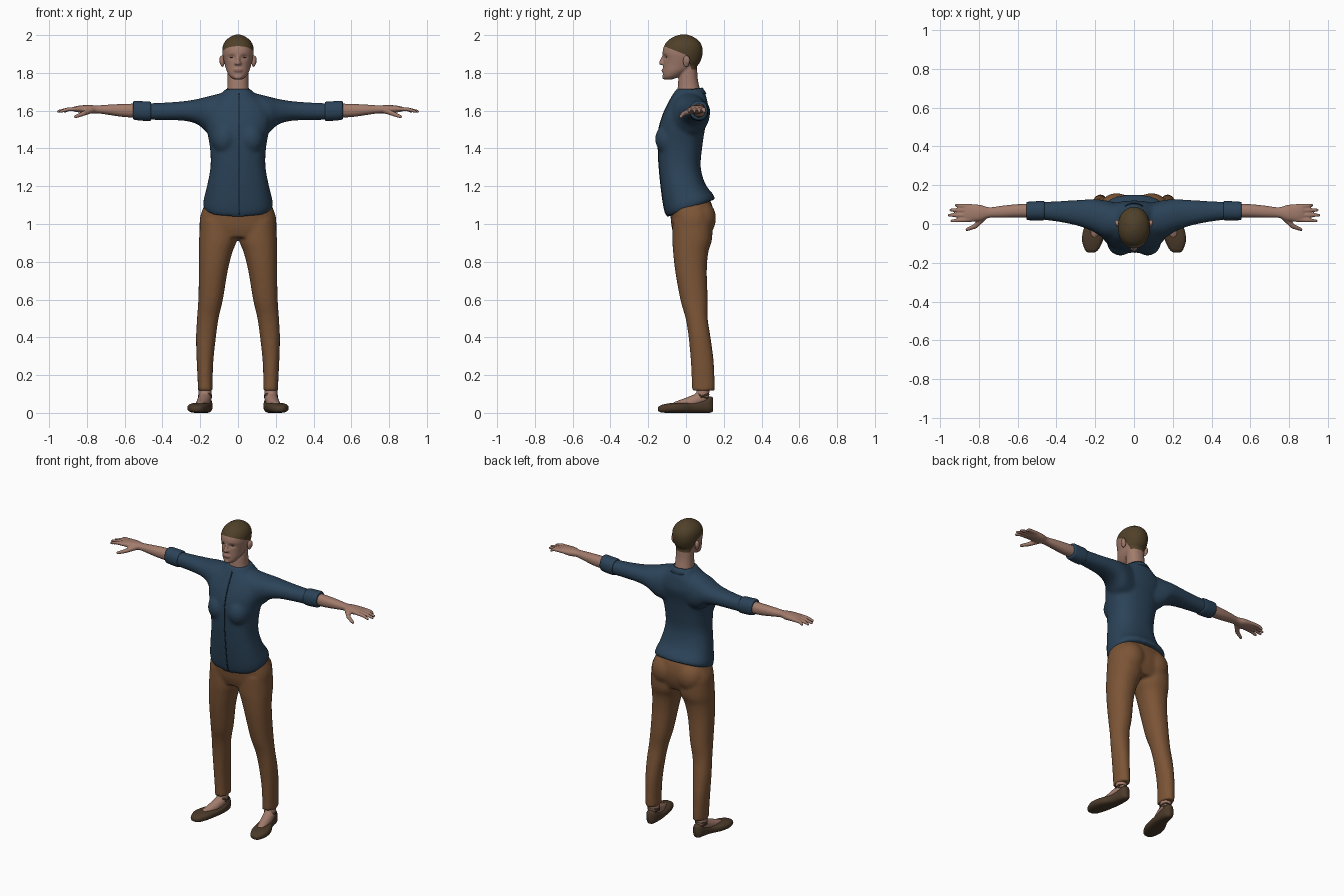
import bpy, bmesh, math
from mathutils import Matrix, Vector

old = bpy.data.objects.get("Cube")
if old:
    bpy.data.objects.remove(old)


def material(name, *rgb):
    m = bpy.data.materials.new(name)
    m.use_nodes = True
    m.diffuse_color = (*rgb, 1)
    shader = m.node_tree.nodes["Principled BSDF"]
    shader.inputs["Base Color"].default_value = (*rgb, 1)
    shader.inputs["Roughness"].default_value = 0.8
    return m


navy = material("navy cotton", .024, .056, .098)
seam = material("dark navy seam", .008, .02, .036)
tan = material("brown twill", .2, .09, .037)
skin = material("skin", .36, .2, .15)
lip = material("lip", .27, .12, .095)
hair = material("cropped hair", .08, .052, .022)
leather = material("shoe leather", .07, .042, .023)
dark = material("eye", .05, .03, .022)


# ---- shape helpers ----
def spline(a, b, c, d, t):
    return [q + .5 * t * (r - p + t * (2 * p - 5 * q + 4 * r - s + t * (3 * (q - r) + s - p)))
            for p, q, r, s in zip(a, b, c, d)]


def loft(bm, axis, rings, power=2.2, sides=40, steps=5):
    """Closed tube through rings of (position, low u, high u, low v, high v)."""
    ends = [rings[0], *rings, rings[-1]]
    dense = [spline(*ends[i:i + 4], k / steps) for i in range(len(rings) - 1) for k in range(steps)]
    dense.append(rings[-1])
    loops = []
    for t, u0, u1, v0, v1 in dense:
        loop = []
        for k in range(sides):
            a = math.tau * k / sides
            c, s = (math.copysign(abs(f) ** (2 / power), f) for f in (math.cos(a), math.sin(a)))
            p = [(u0 + u1 + (u1 - u0) * c) / 2, (v0 + v1 + (v1 - v0) * s) / 2]
            p.insert(axis, t)
            loop.append(bm.verts.new(p))
        loops.append(loop)
    for lo, hi in zip(loops, loops[1:]):
        for k in range(sides):
            n = (k + 1) % sides
            bm.faces.new((lo[k], lo[n], hi[n], hi[k]))
    bm.faces.new(loops[0])
    bm.faces.new(loops[-1])


def even(rings):
    return [(z, -w, w, y0, y1) for z, w, y0, y1 in rings]


def blob(bm, centre, size):
    m = Matrix.Translation(centre) @ Matrix.Diagonal((*size, 1))
    bmesh.ops.create_uvsphere(bm, u_segments=24, v_segments=16, radius=1, matrix=m)


def limb(bm, *points):
    """Round-jointed chain of (x, y, z, radius)."""
    for p in points:
        blob(bm, p[:3], [p[3]] * 3)
    for p, q in zip(points, points[1:]):
        a, b = Vector(p[:3]), Vector(q[:3])
        turn = (b - a).to_track_quat('Z', 'Y').to_matrix().to_4x4()
        bmesh.ops.create_cone(bm, cap_ends=True, segments=20, radius1=p[3], radius2=q[3],
                              depth=(b - a).length, matrix=Matrix.Translation((a + b) / 2) @ turn)


def finish(name, bm, mat, voxel=None, relax=4, mirror=False, thick=0):
    """Turn the shapes into one object, optionally fused into one smooth skin."""
    bmesh.ops.recalc_face_normals(bm, faces=bm.faces)
    mesh = bpy.data.meshes.new(name)
    bm.to_mesh(mesh)
    bm.free()
    ob = bpy.data.objects.new(name, mesh)
    bpy.context.collection.objects.link(ob)
    if thick:
        ob.modifiers.new("thickness", 'SOLIDIFY').thickness = thick
    if mirror:
        ob.modifiers.new("mirror", 'MIRROR')
    if voxel:
        fuse = ob.modifiers.new("fuse", 'REMESH')
        fuse.mode, fuse.voxel_size = 'VOXEL', voxel
        soft = ob.modifiers.new("soften", 'SMOOTH')
        soft.factor, soft.iterations = .5, relax
    bpy.context.view_layer.update()
    ob.data = bpy.data.meshes.new_from_object(ob.evaluated_get(bpy.context.evaluated_depsgraph_get()))
    ob.modifiers.clear()
    ob.data.materials.clear()
    ob.data.materials.append(mat)
    for f in ob.data.polygons:
        f.use_smooth = True
    return ob


# ---- shirt: torso with a dipping hem, bust and sleeves ----
bm = bmesh.new()
loft(bm, 2, even([(1.085, .178, -.1, .152), (1.12, .184, -.115, .145), (1.2, .166, -.13, .102),
                  (1.3, .146, -.143, .078), (1.4, .148, -.148, .085), (1.5, .166, -.145, .1),
                  (1.58, .18, -.122, .12), (1.64, .15, -.094, .115), (1.68, .1, -.072, .105),
                  (1.715, .066, -.052, .088)]), 2.4)
for v in bm.verts:
    v.co.z += .37 * (v.co.y - .03) * min(1, max(0, (1.3 - v.co.z) / .215))
for s in (-1, 1):
    blob(bm, (s * .07, -.09, 1.45), (.07, .073, .085))
    loft(bm, 0, [(s * x, *r) for x, *r in [
        (.04, -.07, .1, 1.46, 1.7), (.1, -.08, .112, 1.46, 1.69), (.16, -.07, .124, 1.48, 1.675),
        (.21, -.04, .128, 1.525, 1.663), (.28, -.012, .124, 1.546, 1.651), (.38, .01, .118, 1.55, 1.643),
        (.5, .026, .112, 1.552, 1.638)]])
shirt = finish("shirt", bm, navy, .01, 5)

# rolled cuffs
bm = bmesh.new()
loft(bm, 0, [(.46, .026, .113, 1.55, 1.642), (.467, .019, .118, 1.546, 1.648),
             (.51, .019, .117, 1.547, 1.65), (.548, .02, .114, 1.552, 1.652),
             (.555, .027, .108, 1.558, 1.645)], steps=3)
finish("sleeve_cuffs", bm, navy, mirror=True)

# folded collar, open at the front with two points
bm = bmesh.new()
rows = []
for k in range(41):
    a = .2 + (math.tau - .4) * k / 40
    front = max(0, math.cos(a)) ** 3
    top = 1.722 - .02 * (1 + math.cos(a)) / 2
    rows.append([bm.verts.new((math.sin(a) * rx, .018 - math.cos(a) * ry, z)) for rx, ry, z in (
        (.06, .064, top - .03), (.064, .068, top), (.072, .077, top - .01),
        (.086 + .06 * front, .09 + .012 * front, top - .032 - .014 * front))])
for r, n in zip(rows, rows[1:]):
    for i in range(3):
        bm.faces.new((r[i], r[i + 1], n[i + 1], n[i]))
finish("collar", bm, navy, thick=.006)

# button seam following the chest
bm = bmesh.new()
column = []
for k in range(60):
    z = 1.05 + .64 * k / 59
    hit, where, _, _ = shirt.ray_cast((.005, -1, z), (0, 1, 0))
    if hit:
        column.append([bm.verts.new((x, where.y - .002, z)) for x in (.002, .008)])
for r, n in zip(column, column[1:]):
    bm.faces.new((r[0], r[1], n[1], n[0]))
finish("button_seam", bm, seam, thick=.003)

# ---- trousers ----
bm = bmesh.new()
loft(bm, 2, even([(.93, .19, -.06, .12), (.98, .203, -.075, .14), (1.04, .2, -.082, .148),
                  (1.1, .178, -.088, .138), (1.14, .165, -.088, .12)]), 2.5)
for s in (-1, 1):
    blob(bm, (s * .09, .075, 1.03), (.092, .084, .1))
    loft(bm, 2, [(z, *sorted((s * a, s * b)), *r) for z, a, b, *r in [
        (1.02, .01, .2, -.07, .14), (.92, .005, .206, -.072, .138), (.85, .03, .206, -.068, .118),
        (.75, .055, .207, -.057, .11), (.6, .08, .21, -.03, .115), (.5, .103, .217, -.002, .115),
        (.4, .117, .222, .014, .13), (.28, .13, .219, .025, .146), (.18, .134, .214, .03, .151),
        (.118, .133, .212, .031, .152)]])
finish("trousers", bm, tan, .01, 4)

# ---- feet and shoes ----
bm = bmesh.new()
limb(bm, (.174, .092, .18, .034), (.174, .088, .08, .035), (.187, .02, .052, .034), (.203, -.05, .034, .027))
finish("feet", bm, skin, .006, 4, True)

bm = bmesh.new()
loft(bm, 1, [(-.147, .203, .238, .01, .03), (-.13, .182, .254, .002, .042), (-.08, .158, .268, 0, .052),
             (-.02, .145, .257, 0, .054), (.04, .137, .225, 0, .057), (.09, .135, .21, 0, .074),
             (.125, .14, .202, 0, .088), (.143, .155, .187, .008, .08)], 2.6)
finish("shoes", bm, leather, mirror=True)

bm = bmesh.new()
for tilt in (-.35, .35):
    place = Matrix.Translation((.174, .088, .088)) @ Matrix.Rotation(tilt, 4, 'X')
    bmesh.ops.create_cone(bm, segments=32, radius1=.0375, radius2=.0375, depth=.01, matrix=place)
finish("ankle_straps", bm, leather, mirror=True, thick=.005)

# ---- forearms and hands ----
bm = bmesh.new()
loft(bm, 0, [(.5, .033, .106, 1.563, 1.638), (.6, .033, .102, 1.566, 1.636), (.68, .032, .094, 1.577, 1.632),
             (.745, .032, .086, 1.586, 1.628), (.79, .016, .098, 1.584, 1.63),
             (.84, .012, .102, 1.59, 1.627), (.872, .018, .1, 1.597, 1.62)])
for y, tip_y, tip_x in ((.022, .016, .938), (.046, .045, .952), (.07, .072, .944), (.092, .097, .917)):
    limb(bm, (.84, y, 1.609, .012), (.9, (y + tip_y) / 2, 1.607, .0105), (tip_x, tip_y, 1.596, .008))
limb(bm, (.775, .035, 1.603, .017), (.818, -.012, 1.585, .0125), (.86, -.028, 1.568, .009))
finish("forearms_and_hands", bm, skin, .005, 3, True)

# ---- head and neck ----
bm = bmesh.new()
loft(bm, 2, even([(1.766, .026, -.112, -.07), (1.782, .044, -.122, -.03), (1.81, .06, -.122, .02),
                  (1.84, .069, -.121, .062), (1.87, .077, -.12, .08), (1.905, .083, -.124, .088),
                  (1.94, .081, -.117, .085), (1.97, .066, -.097, .068), (1.992, .038, -.064, .036),
                  (2.003, .012, -.03, .006)]), 2.1)
loft(bm, 2, even([(1.66, .066, -.05, .085), (1.72, .057, -.044, .072), (1.77, .055, -.04, .062),
                  (1.84, .056, -.03, .058)]))
limb(bm, (0, -.117, 1.893, .008), (0, -.132, 1.852, .0115))
blob(bm, (0, -.119, 1.812), (.024, .011, .011))
blob(bm, (0, -.114, 1.778), (.022, .012, .013))
for s in (-1, 1):
    blob(bm, (s * .011, -.124, 1.85), (.009, .01, .008))
head = finish("head", bm, skin, .005, 3)

# eye sockets, then hair and lips as cleanly cut regions
for v in head.data.vertices:
    if v.co.y < -.05:
        d = ((abs(v.co.x) - .033) / .018) ** 2 + ((v.co.z - 1.884) / .012) ** 2
        v.co.y += .009 * math.exp(-d)
bm = bmesh.new()
bm.from_mesh(head.data)
hairline = [(Vector((0, -.03, 1.907)), Vector((0, .4, 1))), (Vector((0, .012, 1.87)), Vector((0, 1, .35))),
            (Vector((0, 0, 1.818)), Vector((0, 0, 1)))]
for point, normal in hairline:
    bmesh.ops.bisect_plane(bm, geom=bm.verts[:] + bm.edges[:] + bm.faces[:], plane_co=point, plane_no=normal)
for f in bm.faces:
    c = f.calc_center_median()
    brow, nape, base = ((c - p).dot(n) > 0 for p, n in hairline)
    mouth = (c.x / .024) ** 2 + ((c.z - 1.812) / .009) ** 2 < 1 and c.y < -.1
    f.material_index = 1 if brow or (nape and base) else 2 if mouth else 0
bm.to_mesh(head.data)
bm.free()
head.data.materials.append(hair)
head.data.materials.append(lip)

# ears and eyes
bm = bmesh.new()
blob(bm, (.083, .002, 1.862), (.012, .018, .031))
blob(bm, (.09, .006, 1.868), (.009, .015, .023))
finish("ears", bm, skin, .004, 2, True)
bm = bmesh.new()
hit, where, _, _ = head.ray_cast((.033, -1, 1.882), (0, 1, 0))
blob(bm, where, (.012, .003, .0035))
finish("eyes", bm, dark, mirror=True)
